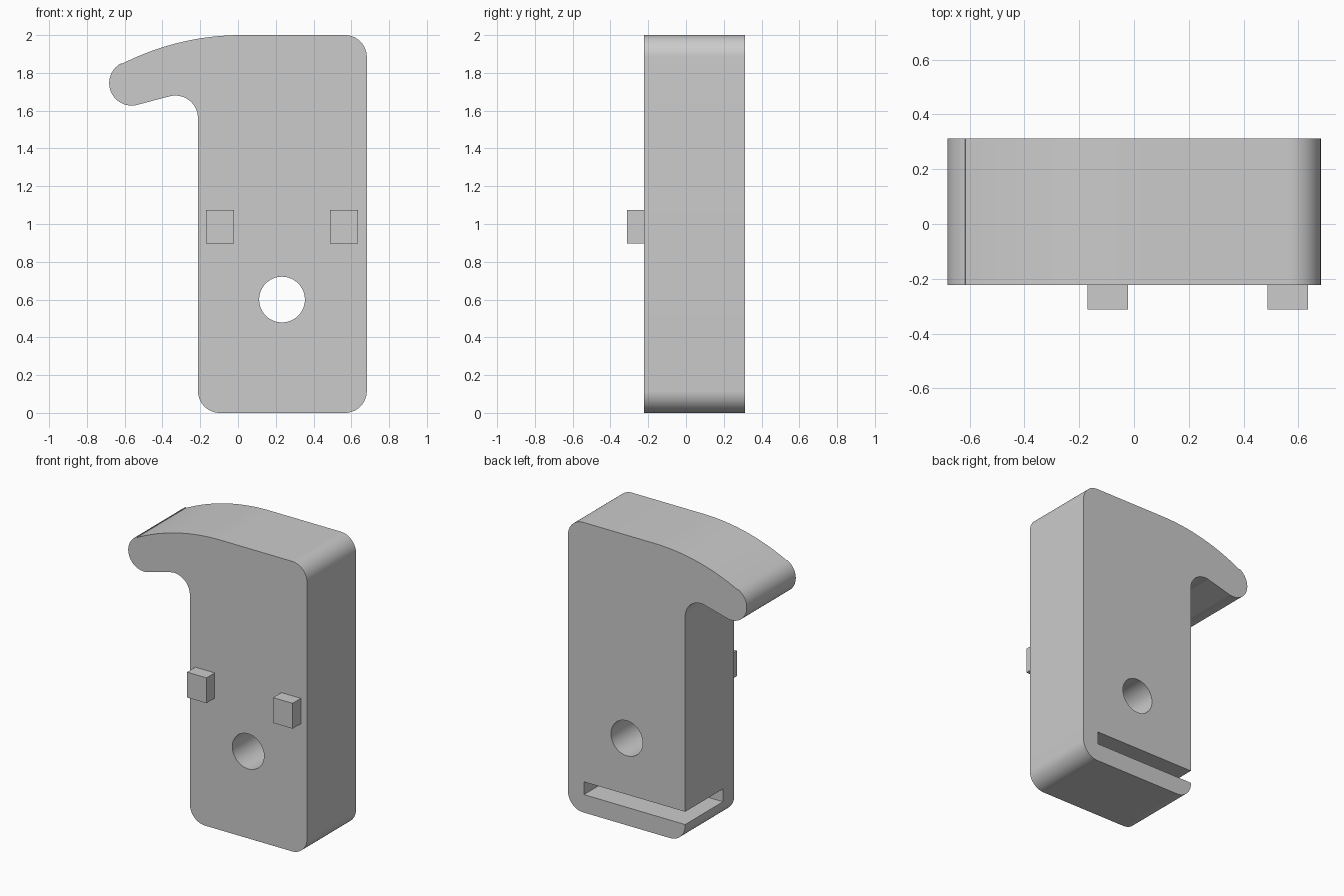
import bpy
import bmesh
from math import radians, cos, sin
from mathutils import Vector

cube = bpy.data.objects.get("Cube")
if cube:
    bpy.data.objects.remove(cube, do_unlink=True)

FRONT, BACK = -0.222, 0.312
RIGHT, INNER = 0.682, -0.212
CORNER = 0.116

grey = bpy.data.materials.new("plain grey")
grey.use_nodes = True
grey.diffuse_color = (0.6, 0.6, 0.6, 1)
grey.node_tree.nodes["Principled BSDF"].inputs["Base Color"].default_value = (0.6, 0.6, 0.6, 1)


def arc(cx, cz, r, start, end, steps=16):
    """Points along an arc in the xz plane, angles in degrees."""
    angles = [radians(start + (end - start) * i / steps) for i in range(steps + 1)]
    return [(cx + r * cos(a), cz + r * sin(a)) for a in angles]


def extrude_profile(name, points, y0, y1):
    """Solid made by sweeping an xz outline along y."""
    bm = bmesh.new()
    face = bm.faces.new([bm.verts.new((x, y0, z)) for x, z in points])
    new = bmesh.ops.extrude_face_region(bm, geom=[face])["geom"]
    verts = [v for v in new if isinstance(v, bmesh.types.BMVert)]
    bmesh.ops.translate(bm, vec=Vector((0, y1 - y0, 0)), verts=verts)
    bmesh.ops.recalc_face_normals(bm, faces=bm.faces)
    mesh = bpy.data.meshes.new(name)
    bm.to_mesh(mesh)
    bm.free()
    mesh.materials.append(grey)
    obj = bpy.data.objects.new(name, mesh)
    bpy.context.collection.objects.link(obj)
    return obj


def box(name, x0, x1, y0, y1, z0, z1):
    return extrude_profile(name, [(x0, z0), (x1, z0), (x1, z1), (x0, z1)], y0, y1)


def select_only(obj):
    bpy.ops.object.select_all(action="DESELECT")
    obj.select_set(True)
    bpy.context.view_layer.objects.active = obj


def cut(target, cutter):
    cutter.hide_render = True
    mod = target.modifiers.new("cut", "BOOLEAN")
    mod.operation = "DIFFERENCE"
    mod.solver = "EXACT"
    mod.object = cutter
    select_only(target)
    bpy.ops.object.modifier_apply(modifier=mod.name)
    bpy.data.objects.remove(cutter, do_unlink=True)


# Body outline: rounded block with a curved hook at the top
outline = (
    arc(INNER + CORNER, CORNER, CORNER, 180, 270)
    + arc(RIGHT - CORNER, CORNER, CORNER, -90, 0)
    + arc(RIGHT - CORNER, 2 - CORNER, CORNER, 0, 90)
    + arc(0.02, 0.6, 1.4, 90, 117, 24)
    + arc(-0.563, 1.746, 0.119, 117, 285, 28)
    + arc(INNER - 0.12, 1.56, 0.12, 105, 0)
)
body = extrude_profile("hooked_body", outline, FRONT, BACK)

# Round hole through the body
cut(body, extrude_profile("hole_cutter", arc(0.233, 0.6, 0.121, 0, 360, 64)[:-1], -1, 1))

# Slot open to the back and the hook side
cut(body, box("slot_cutter", -0.5, 0.56, -0.1, 1, 0.124, 0.212))

select_only(body)
bpy.ops.object.shade_smooth_by_angle(angle=radians(30))

# Two square pegs on the front
for name, x in (("right_peg", -0.17), ("left_peg", 0.487)):
    box(name, x, x + 0.148, -0.312, FRONT, 0.898, 1.073)
